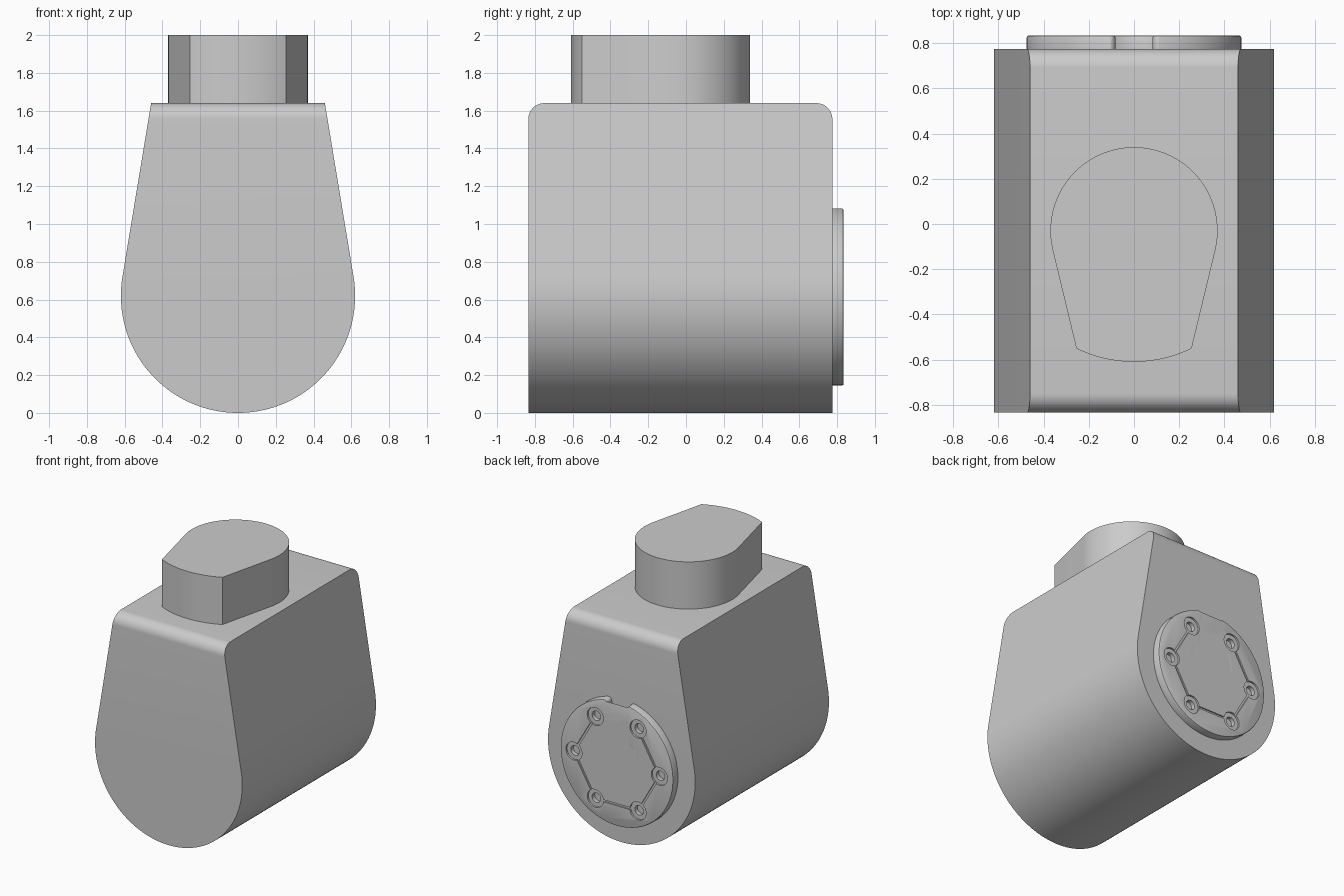
import bpy, bmesh
from math import pi, sin, cos, atan2, acos, asin, hypot, radians
from mathutils import Matrix, Vector

if "Cube" in bpy.data.objects:
    bpy.data.objects.remove(bpy.data.objects["Cube"])

grey = bpy.data.materials.new("light_grey")
grey.use_nodes = True
grey.diffuse_color = (0.6, 0.6, 0.6, 1)
grey.node_tree.nodes["Principled BSDF"].inputs["Base Color"].default_value = grey.diffuse_color

AXIS_Z = 0.62      # height of the round lower axis
BACK_Y = 0.775     # back face of the body
PLATE_Y = 0.835    # outer face of the mounting plate


def arc(radius, start, end, steps):
    return [(radius * cos(start + (end - start) * i / steps),
             radius * sin(start + (end - start) * i / steps)) for i in range(steps + 1)]


def teardrop(radius, px, py, steps=96):
    """Round bottom with straight tangent sides up to the corners (+-px, py)."""
    t = atan2(py, px) - acos(radius / hypot(px, py))
    return [(px, py), (-px, py)] + arc(radius, pi - t, 2 * pi + t, steps)


def prism(profile, depth, round_corners=None):
    """Closed profile in XY raised along +Z."""
    bm = bmesh.new()
    bm.faces.new([bm.verts.new((x, y, 0)) for x, y in profile])
    if round_corners:
        bm.verts.ensure_lookup_table()
        bmesh.ops.bevel(bm, geom=[bm.verts[i] for i in round_corners], offset=0.04,
                        segments=5, profile=0.5, affect='VERTICES')
    raised = bmesh.ops.extrude_face_region(bm, geom=bm.faces[:], use_keep_orig=True)
    bmesh.ops.translate(bm, vec=(0, 0, depth),
                        verts=[v for v in raised["geom"] if isinstance(v, bmesh.types.BMVert)])
    bmesh.ops.recalc_face_normals(bm, faces=bm.faces[:])
    return bm


def finish(name, bm, matrix):
    bm.transform(matrix)
    bmesh.ops.recalc_face_normals(bm, faces=bm.faces[:])
    mesh = bpy.data.meshes.new(name)
    bm.to_mesh(mesh)
    bm.free()
    obj = bpy.data.objects.new(name, mesh)
    obj.data.materials.append(grey)
    bpy.context.collection.objects.link(obj)
    return obj


def activate(obj):
    bpy.ops.object.select_all(action='DESELECT')
    obj.select_set(True)
    bpy.context.view_layer.objects.active = obj


def smooth(obj):
    activate(obj)
    bpy.ops.object.shade_smooth_by_angle(angle=radians(25))


def cut(target, cutter):
    mod = target.modifiers.new("cut", 'BOOLEAN')
    mod.object, mod.operation, mod.solver = cutter, 'DIFFERENCE', 'EXACT'
    activate(target)
    bpy.ops.object.modifier_apply(modifier=mod.name)
    bpy.data.objects.remove(cutter)


# profile XY -> world XZ, with depth running toward -y
upright = Matrix.Rotation(pi / 2, 4, 'X')

# Body: teardrop section run front to back, upper end edges rounded
bm = prism(teardrop(0.62, 0.46, 1.02), 1.61)
ends = [e for e in bm.edges if all(v.co.y > 1.01 for v in e.verts)
        and abs(e.verts[0].co.z - e.verts[1].co.z) < 0.01]
bmesh.ops.bevel(bm, geom=ends, offset=0.085, segments=10, profile=0.5, affect='EDGES')
body = finish("body", bm, Matrix.Translation((0, BACK_Y, AXIS_Z)) @ upright)
smooth(body)

# Top post: smaller teardrop, point toward the front, with a bowed front end
half = asin(0.255 / 0.58)
shape = teardrop(0.37, 0.255, 0.52)
bow = arc(0.58, pi / 2 - half, pi / 2 + half, 24)
post = finish("top_post", prism(bow + shape[2:], 0.37),
              Matrix.Translation((0, -0.03, 1.63)) @ Matrix.Rotation(pi, 4, 'Z'))
smooth(post)

# Mounting plate: ring open at the top, rounded slot corners, softened rim
slot, outer, inner = 0.082, 0.475, 0.19
a, b = asin(slot / outer), asin(slot / inner)
ring = arc(outer, pi / 2 + a, 2.5 * pi - a, 96)
hole = arc(inner, 2.5 * pi - b, pi / 2 + b, 64)
n = len(ring)
bm = prism(ring + hole, PLATE_Y - BACK_Y, (0, n - 1, n, n + len(hole) - 1))
# low z becomes the outer face once upright
rim = [e for e in bm.edges if all(v.co.z < 0.001 for v in e.verts)]
bmesh.ops.bevel(bm, geom=rim, offset=0.01, segments=2, profile=0.5, affect='EDGES')
plate = finish("mounting_plate", bm, Matrix.Translation((0, PLATE_Y, AXIS_Z)) @ upright)


def cylinder_cutter(center, radius, depth):
    bm = bmesh.new()
    bmesh.ops.create_cone(bm, cap_ends=True, segments=32, radius1=radius, radius2=radius,
                          depth=2 * depth)
    return finish("cutter", bm, Matrix.Translation(center) @ upright)


# Screw seats, linked by a thin groove
seats = [Vector((0.36 * sin(t), PLATE_Y, AXIS_Z + 0.36 * cos(t)))
         for t in (radians(30 + 60 * i) for i in range(6))]
for p, q in zip(seats, seats[1:]):
    bm = bmesh.new()
    bmesh.ops.create_cube(bm, size=1)
    d = q - p
    cut(plate, finish("cutter", bm, Matrix.Translation((p + q) / 2)
                      @ Matrix.Rotation(atan2(-d.z, d.x), 4, 'Y')
                      @ Matrix.Diagonal((d.length, 0.02, 0.016, 1))))
for p in seats:
    cut(plate, cylinder_cutter(p, 0.068, 0.014))
    cut(plate, cylinder_cutter(p, 0.036, 0.045))
smooth(plate)
